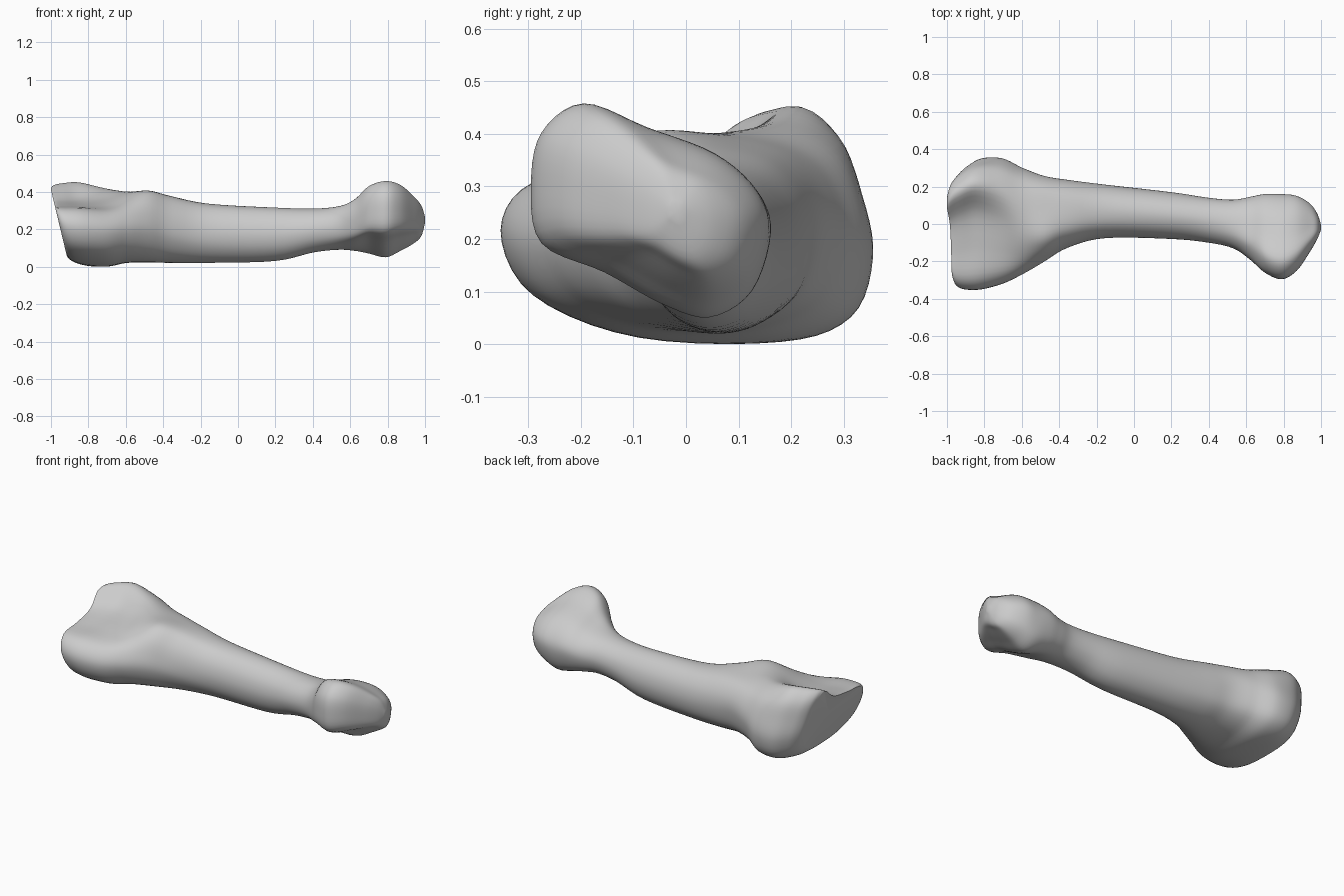
import bpy
import bmesh
import math
from mathutils import Vector

cube = bpy.data.objects.get("Cube")
if cube:
    bpy.data.objects.remove(cube, do_unlink=True)

# Cross-section outlines in the y-z plane, counter-clockwise from the +y side
base = [(.35, .16), (.33, .28), (.29, .39), (.2, .445), (.06, .355), (-.12, .32),
        (-.29, .3), (-.35, .21), (-.29, .09), (-.1, .015), (.18, .005), (.31, .05)]
ridge = [(.26, .2), (.25, .29), (.19, .36), (.08, .39), (-.06, .405), (-.14, .36),
         (-.19, .28), (-.21, .19), (-.16, .09), (-.05, .03), (.1, .03), (.22, .09)]
shaft = [(math.cos(i * math.pi / 6), math.sin(i * math.pi / 6)) for i in range(12)]
head = [(.155, .21), (.13, .29), (.05, .36), (-.08, .41), (-.2, .455), (-.28, .4),
        (-.3, .3), (-.28, .19), (-.16, .135), (-.05, .075), (.04, .05), (.12, .1)]

# Stations along the bone: x, y range, z range, position in the outline sequence
stations = [
    (-1, -.31, .22, .06, .42, 0),
    (-.985, -.335, .26, .04, .435, 0),
    (-.94, -.35, .305, .02, .445, 0),
    (-.85, -.35, .35, .005, .45, 0),
    (-.72, -.32, .35, .005, .42, .3),
    (-.6, -.27, .3, .025, .4, .7),
    (-.48, -.2, .255, .03, .405, 1),
    (-.35, -.12, .235, .022, .37, 1.4),
    (-.15, -.075, .21, .02, .335, 1.8),
    (.2, -.08, .17, .03, .315, 2),
    (.4, -.1, .14, .075, .31, 2),
    (.53, -.13, .13, .09, .32, 2.2),
    (.62, -.19, .145, .088, .355, 2.6),
    (.7, -.26, .16, .07, .43, 3),
    (.79, -.295, .16, .05, .457, 3),
    (.87, -.25, .15, .085, .435, 3),
    (.94, -.15, .11, .125, .375, 2.9),
    (.98, -.08, .055, .165, .325, 2.6),
    (1, -.03, -.005, .235, .265, 2.3),
]


def fit(points, y0, y1, z0, z1):
    """Stretch an outline to fill the given y and z ranges."""
    ys, zs = [p[0] for p in points], [p[1] for p in points]

    def remap(value, values, low, high):
        return low + (high - low) * (value - min(values)) / (max(values) - min(values))
    return [(remap(y, ys, y0, y1), remap(z, zs, z0, z1)) for y, z in points]


def spline(a, b, c, d, t):
    """Smooth interpolation from b to c."""
    return b + (c - a) * (t / 2) + (a * 2 - b * 5 + c * 4 - d) * (t * t / 2) \
        + (b * 3 - a - c * 3 + d) * (t ** 3 / 2)


def smooth(points, steps, closed):
    """Resample a row of points along a smooth curve."""
    count = len(points)
    result = []
    for i in range(count if closed else count - 1):
        ids = [i - 1, i, i + 1, i + 2]
        ids = [k % count if closed else min(max(k, 0), count - 1) for k in ids]
        result += [spline(*[points[k] for k in ids], s / steps) for s in range(steps)]
    return result if closed else result + [points[-1]]


def cut_slant(p):
    """Lean the near end so that its joint face slopes."""
    weight = min(max((-.6 - p.x) / .4, 0), 1)
    return Vector((p.x + .24 * max(.41 - p.z, 0) * weight, p.y, p.z))


# Blend the outlines into rings, then smooth around and along the bone
outlines = [fit(o, -1, 1, -1, 1) for o in (base, ridge, shaft, head)]
rings = []
for x, y0, y1, z0, z1, kind in stations:
    first = min(int(kind), len(outlines) - 2)
    f = kind - first
    mixed = [(p[0] * (1 - f) + q[0] * f, p[1] * (1 - f) + q[1] * f)
             for p, q in zip(outlines[first], outlines[first + 1])]
    ring = [Vector((x, y, z)) for y, z in fit(mixed, y0, y1, z0, z1)]
    rings.append(smooth(ring, 5, True))
columns = [smooth(list(column), 5, False) for column in zip(*rings)]
rings = [[cut_slant(p) for p in ring] for ring in zip(*columns)]

# Skin the rings and close both ends
bm = bmesh.new()
loops = [[bm.verts.new(p) for p in ring] for ring in rings]
size = len(loops[0])
for lower, upper in zip(loops, loops[1:]):
    for i in range(size):
        j = (i + 1) % size
        bm.faces.new((lower[i], lower[j], upper[j], upper[i]))
for loop, dish in ((loops[0], .015), (loops[-1], 0)):
    middle = sum((v.co for v in loop), Vector()) / size
    centre = bm.verts.new(middle + Vector((dish, 0, 0)))
    for i in range(size):
        bm.faces.new((loop[i], loop[(i + 1) % size], centre))
bmesh.ops.recalc_face_normals(bm, faces=bm.faces)

# Rest the bone on the ground
lowest = min(v.co.z for v in bm.verts)
bmesh.ops.translate(bm, verts=bm.verts, vec=(0, 0, -lowest))

mesh = bpy.data.meshes.new("bone")
bm.to_mesh(mesh)
bm.free()
bone = bpy.data.objects.new("bone", mesh)
bpy.context.collection.objects.link(bone)

# Plain grey surface
grey = bpy.data.materials.new("bone grey")
grey.use_nodes = True
colour = (.6, .6, .6, 1)
grey.diffuse_color = colour
for node in grey.node_tree.nodes:
    if node.type == "BSDF_PRINCIPLED":
        node.inputs["Base Color"].default_value = colour
mesh.materials.append(grey)

bpy.ops.object.select_all(action="DESELECT")
bone.select_set(True)
bpy.context.view_layer.objects.active = bone
bpy.ops.object.shade_smooth_by_angle(angle=math.radians(40))
